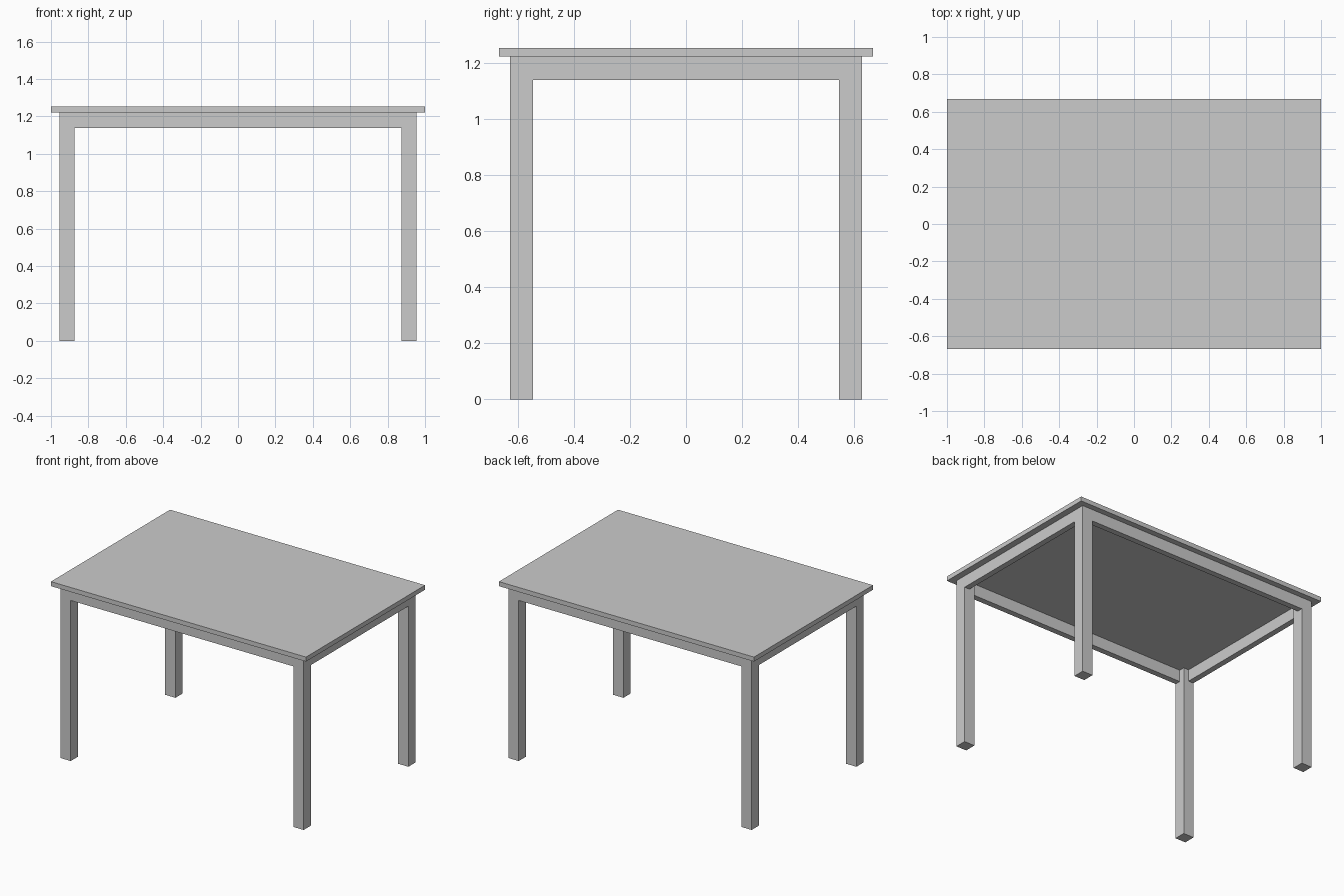
import bpy

if "Cube" in bpy.data.objects:
    bpy.data.objects.remove(bpy.data.objects["Cube"])

X, Y = 0.954, 0.627        # outer faces of the legs
LEG, RAIL = 0.081, 0.041   # leg width, apron thickness
TOP, UNDER, APRON = 1.253, 1.221, 1.138


def box(name, lo, hi):
    bpy.ops.mesh.primitive_cube_add(size=1, location=[(a + b) / 2 for a, b in zip(lo, hi)])
    ob = bpy.context.object
    ob.name = name
    ob.scale = [b - a for a, b in zip(lo, hi)]
    bpy.ops.object.transform_apply(location=False, rotation=False, scale=True)
    return ob


def span(side, outer, width):
    return sorted((side * outer, side * (outer - width)))


# Table top
box("table_top", (-1, -0.667, UNDER), (1, 0.667, TOP))

# Four corner legs
for sx, xn in ((-1, "left"), (1, "right")):
    for sy, yn in ((-1, "front"), (1, "back")):
        x, y = span(sx, X, LEG), span(sy, Y, LEG)
        box(f"{yn}_{xn}_leg", (x[0], y[0], 0), (x[1], y[1], UNDER))

# Apron rails between the legs, flush with their outer faces
for s, xn, yn in ((-1, "left", "front"), (1, "right", "back")):
    x, y = span(s, X, RAIL), span(s, Y, RAIL)
    box(f"{yn}_apron", (-X + LEG, y[0], APRON), (X - LEG, y[1], UNDER))
    box(f"{xn}_apron", (x[0], -Y + LEG, APRON), (x[1], Y - LEG, UNDER))
